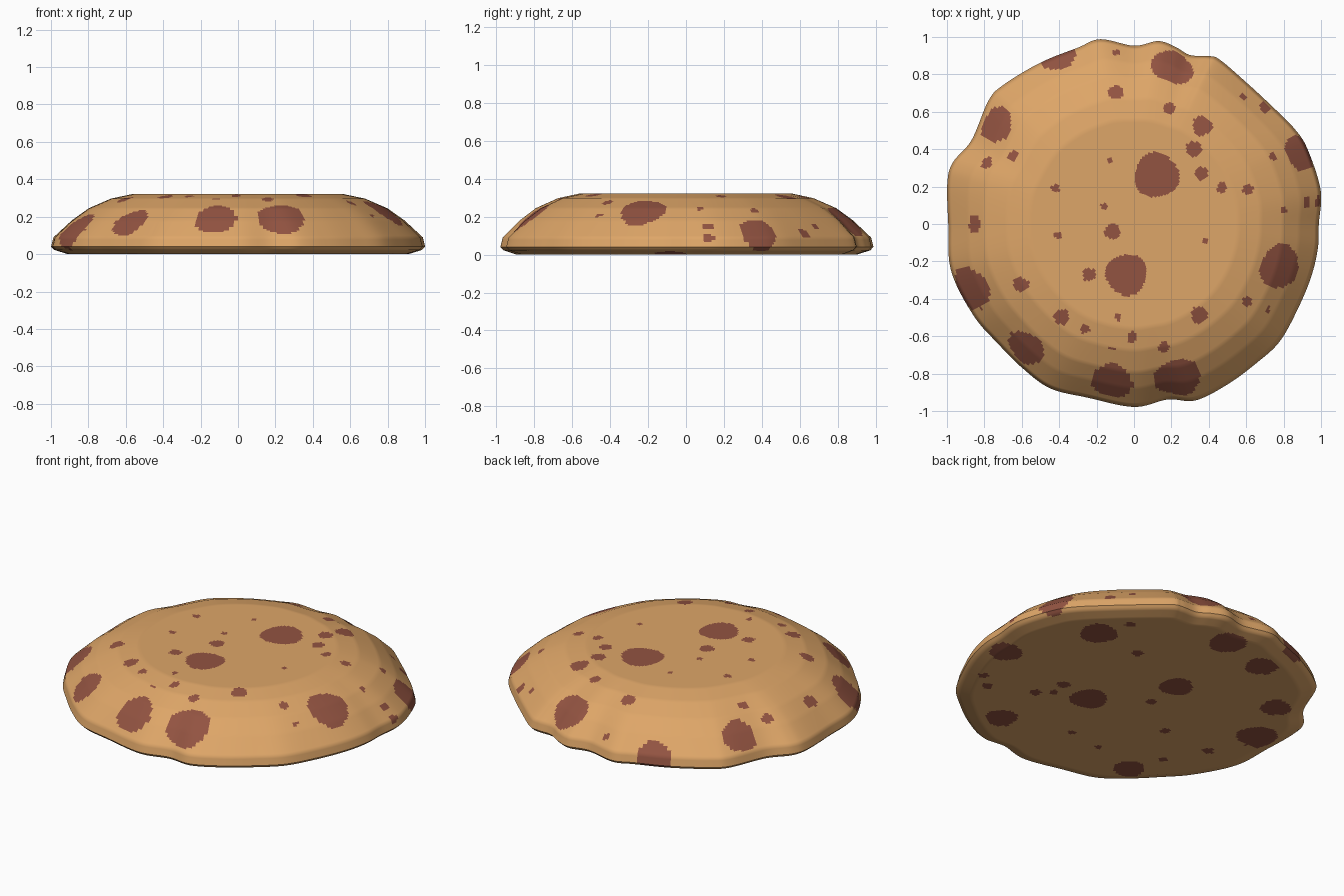
import bpy, bmesh, math
from mathutils import Vector


def material(name, rgb):
    m = bpy.data.materials.new(name)
    m.diffuse_color = (*rgb, 1)
    return m


# Wavy outline seen from above, counter-clockwise
OUTLINE = [(.99, 0), (1.0, .18), (.93, .40), (.86, .51), (.73, .64), (.60, .76),
           (.46, .88), (.40, .90), (.30, .905), (.22, .95), (.13, .98), (0, .955),
           (-.18, .99), (-.30, .945), (-.50, .865), (-.70, .745), (-.78, .66),
           (-.87, .45), (-.97, .33), (-1.0, .22), (-.995, 0), (-.98, -.25),
           (-.86, -.49), (-.73, -.64), (-.60, -.77), (-.45, -.88), (-.25, -.93),
           (0, -.98), (.18, -.94), (.33, -.945), (.50, -.86), (.65, -.75),
           (.78, -.63), (.88, -.45), (.95, -.28), (.985, -.13)]

# Cross-section: radius, height, strength of the outline waves
PROFILE = [(0, 0, 0), (.91, 0, .9), (.98, .022, 1), (.998, .04, 1), (.985, .09, 1),
           (.89, .18, .8), (.80, .245, .6), (.68, .297, .4), (.56, .322, .2), (0, .322, 0)]

# Chips: x, y, radius
TOP_LARGE = [(.12, .26, .12), (-.04, -.27, .11), (.785, -.23, .12), (.235, -.83, .125),
             (-.12, -.85, .115), (-.585, -.67, .105), (-.87, -.35, .12), (-.735, .53, .10),
             (-.41, .91, .105), (.21, .85, .115), (.885, .38, .10)]
TOP_SMALL = [(.365, .525, .052), (.32, .40, .042), (.36, .27, .035), (.47, .195, .027),
             (.61, .185, .03), (.19, .62, .032), (-.095, .705, .04), (-.095, .925, .025),
             (.59, .69, .03), (.71, .63, .04), (.74, .36, .022), (.92, .12, .028),
             (.985, .12, .028), (.80, .075, .02), (.38, -.09, .014), (-.115, -.04, .042),
             (-.16, .095, .018), (-.42, .19, .022), (-.13, .34, .012), (-.65, .365, .028),
             (-.785, .325, .032), (-.85, 0, .042), (-.405, -.06, .022), (-.24, -.27, .036),
             (-.605, -.325, .042), (-.385, -.50, .042), (-.26, -.56, .026), (-.085, -.495, .02),
             (-.01, -.605, .03), (-.12, -.665, .014), (.16, -.66, .03), (.35, -.485, .046),
             (.605, -.415, .03), (.715, -.46, .017), (.72, .70, .035), (.62, .80, .03)]
UNDER = [(.61, .42, .105), (-.015, .80, .105), (-.33, .72, .09), (-.11, .24, .095),
         (.18, -.18, .105), (.87, -.08, .09), (.42, -.66, .09), (-.50, -.64, .09),
         (-.82, .10, .115), (-.69, .42, .085), (.456, -.317, .033), (.39, -.15, .036),
         (.80, -.36, .028), (.71, -.44, .03), (.30, .39, .033), (.54, .61, .03),
         (-.71, -.20, .033), (-.38, -.18, .028), (.38, -.25, .025), (-.11, .02, .03),
         (.01, -.53, .022), (-.21, -.56, .022), (-.58, -.43, .025)]


def spline(points, per):
    """Closed smooth curve through 2D points."""
    out, n = [], len(points)
    for i in range(n):
        a, b, c, d = (Vector(points[(i + k) % n]) for k in (-1, 0, 1, 2))
        for s in range(per):
            t = s / per
            out.append(.5 * (2 * b + (c - a) * t + (2 * a - 5 * b + 4 * c - d) * t * t
                             + (3 * b - a - 3 * c + d) * t ** 3))
    return out


outline = spline(OUTLINE, 9)
N = len(outline)

# Finely subdivided rings, so the chips get clean borders
rings = []
for p, q in zip(PROFILE, PROFILE[1:]):
    steps = max(2, math.ceil(math.hypot(q[0] - p[0], q[1] - p[1]) / .014))
    rings += [Vector(p).lerp(Vector(q), s / steps) for s in range(steps)]
rings = rings[1:]

# Cookie body
bm = bmesh.new()
loops = []
for r, z, w in rings:
    loops.append([bm.verts.new((*(o.normalized() * r * (1 + (o.length - 1) * w)), z))
                  for o in outline])
bottom = bm.verts.new((0, 0, 0))
top = bm.verts.new((0, 0, PROFILE[-1][1]))
for i in range(N):
    j = (i + 1) % N
    bm.faces.new((bottom, loops[0][j], loops[0][i]))
    bm.faces.new((top, loops[-1][i], loops[-1][j]))
    for a, b in zip(loops, loops[1:]):
        bm.faces.new((a[i], a[j], b[j], b[i]))
bm.normal_update()


def dome_height(x, y):
    """Height of the upper surface at a radius."""
    r = math.hypot(x, y)
    for (r0, z0, _), (r1, z1, _) in zip(PROFILE[4:], PROFILE[5:]):
        if r >= r1:
            return z0 + (z1 - z0) * min(1, (r0 - r) / (r0 - r1)) if r < r0 else z0
    return PROFILE[-1][1]


# Colour the faces lying inside each chip
upper = [(Vector((x, y, dome_height(x, y))), r) for x, y, r in TOP_LARGE + TOP_SMALL]
under = [(Vector((x, y, 0)), r) for x, y, r in UNDER]
for f in bm.faces:
    c = f.calc_center_median()
    for centre, r in (under if c.z < .02 else upper):
        d = c - centre
        if abs(d.x) < 1.2 * r and abs(d.y) < 1.2 * r:
            wave = 1 + .05 * math.sin(3 * math.atan2(d.y, d.x) + 20 * centre.x)
            if d.length < r * wave:
                f.material_index = 1
                break

mesh = bpy.data.meshes.new("cookie")
bm.to_mesh(mesh)
bm.free()
mesh.materials.append(material("golden dough", (.73, .38, .138)))
mesh.materials.append(material("chocolate chip", (.29, .087, .053)))
cookie = bpy.data.objects.new("cookie", mesh)
bpy.context.collection.objects.link(cookie)
bpy.context.view_layer.objects.active = cookie
cookie.select_set(True)
bpy.ops.object.shade_smooth_by_angle(angle=math.radians(40))
